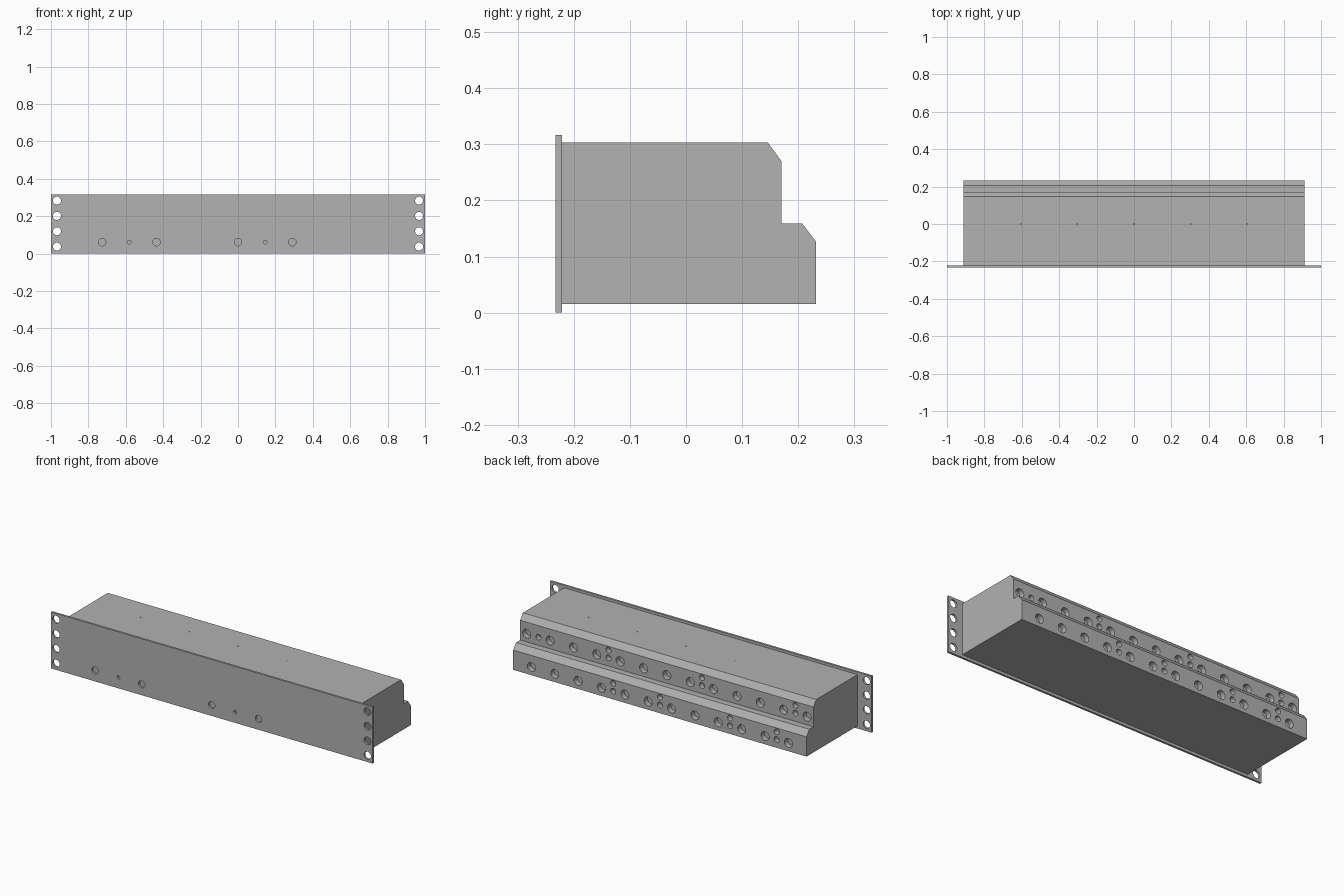
import bpy, bmesh
from math import radians
from mathutils import Matrix, Vector

cube = bpy.data.objects.get("Cube")
if cube:
    bpy.data.objects.remove(cube, do_unlink=True)

grey = bpy.data.materials.new("metal_grey")
grey.use_nodes = True
COLOUR = (0.445, 0.445, 0.445, 1)
grey.diffuse_color = COLOUR
grey.node_tree.nodes["Principled BSDF"].inputs["Base Color"].default_value = COLOUR


def make_object(name, bm):
    bmesh.ops.recalc_face_normals(bm, faces=bm.faces)
    mesh = bpy.data.meshes.new(name)
    bm.to_mesh(mesh)
    bm.free()
    mesh.materials.append(grey)
    obj = bpy.data.objects.new(name, mesh)
    bpy.context.collection.objects.link(obj)
    return obj


def extruded(name, outline, half_width):
    """Closed (y, z) outline drawn out along x."""
    bm = bmesh.new()
    face = bm.faces.new([bm.verts.new((-half_width, y, z)) for y, z in outline])
    out = bmesh.ops.extrude_face_region(bm, geom=[face])
    moved = [v for v in out["geom"] if isinstance(v, bmesh.types.BMVert)]
    bmesh.ops.translate(bm, verts=moved, vec=Vector((2 * half_width, 0, 0)))
    return make_object(name, bm)


def drill(obj, holes):
    """Cut round holes given as (centre, radius, depth, axis)."""
    bm = bmesh.new()
    for centre, radius, depth, axis in holes:
        turn = Matrix.Rotation(radians(90), 4, 'X') if axis == 'Y' else Matrix()
        bmesh.ops.create_cone(bm, cap_ends=True, segments=24, radius1=radius,
                              radius2=radius, depth=2 * depth,
                              matrix=Matrix.Translation(centre) @ turn)
    cutter = make_object("hole_cutter", bm)
    cutter.hide_render = True
    mod = obj.modifiers.new("holes", 'BOOLEAN')
    mod.operation = 'DIFFERENCE'
    mod.solver = 'EXACT'
    mod.object = cutter
    bpy.ops.object.select_all(action='DESELECT')
    bpy.context.view_layer.objects.active = obj
    obj.select_set(True)
    bpy.ops.object.modifier_apply(modifier=mod.name)
    bpy.data.objects.remove(cutter, do_unlink=True)
    bpy.ops.object.shade_smooth_by_angle(angle=radians(30))


PITCH = 0.1453
FRONT, SEAM, HEIGHT = -0.233, -0.221, 0.317

# Front panel with mounting ears and two groups of control holes
panel = extruded("front_panel", [(FRONT, 0), (SEAM, 0), (SEAM, HEIGHT), (FRONT, HEIGHT)], 1.0)
panel_holes = [((side * 0.968, FRONT, 0.037 + i * 0.082), 0.0215, 0.03, 'Y')
               for side in (-1, 1) for i in range(4)]
for start in (-5, 0):
    for step, radius in ((0, 0.02), (1, 0.0095), (2, 0.02)):
        panel_holes.append((((start + step) * PITCH, FRONT, 0.061), radius, 0.03, 'Y'))
drill(panel, panel_holes)

# Stepped enclosure with two chamfered rear tiers
LOW_Y, HIGH_Y = 0.232, 0.170
body = extruded("enclosure", [
    (SEAM, 0.015), (LOW_Y, 0.015), (LOW_Y, 0.126), (0.207, 0.159),
    (HIGH_Y, 0.159), (HIGH_Y, 0.270), (0.146, 0.303), (SEAM, 0.303)], 0.912)

body_holes = []


def rear_tier(y, z, sockets, pairs, singles):
    for k in sockets:
        body_holes.append(((k * PITCH, y, z), 0.025, 0.03, 'Y'))
    for k in pairs + singles:
        body_holes.append(((k * PITCH, y, z), 0.016, 0.03, 'Y'))
    for k in pairs:
        body_holes.append(((k * PITCH, y, z + 0.044), 0.016, 0.03, 'Y'))


rear_tier(LOW_Y, 0.061, [k + 0.5 for k in range(-6, 6)], [2, 0, -3, -5], [])
rear_tier(HIGH_Y, 0.205, range(-6, 7), [2.5, -1.5, -5.5], [5.5])

# Row of pin holes in the top
for k in range(-2, 3):
    body_holes.append(((k * 0.303, 0, 0.303), 0.0025, 0.012, 'Z'))
drill(body, body_holes)
